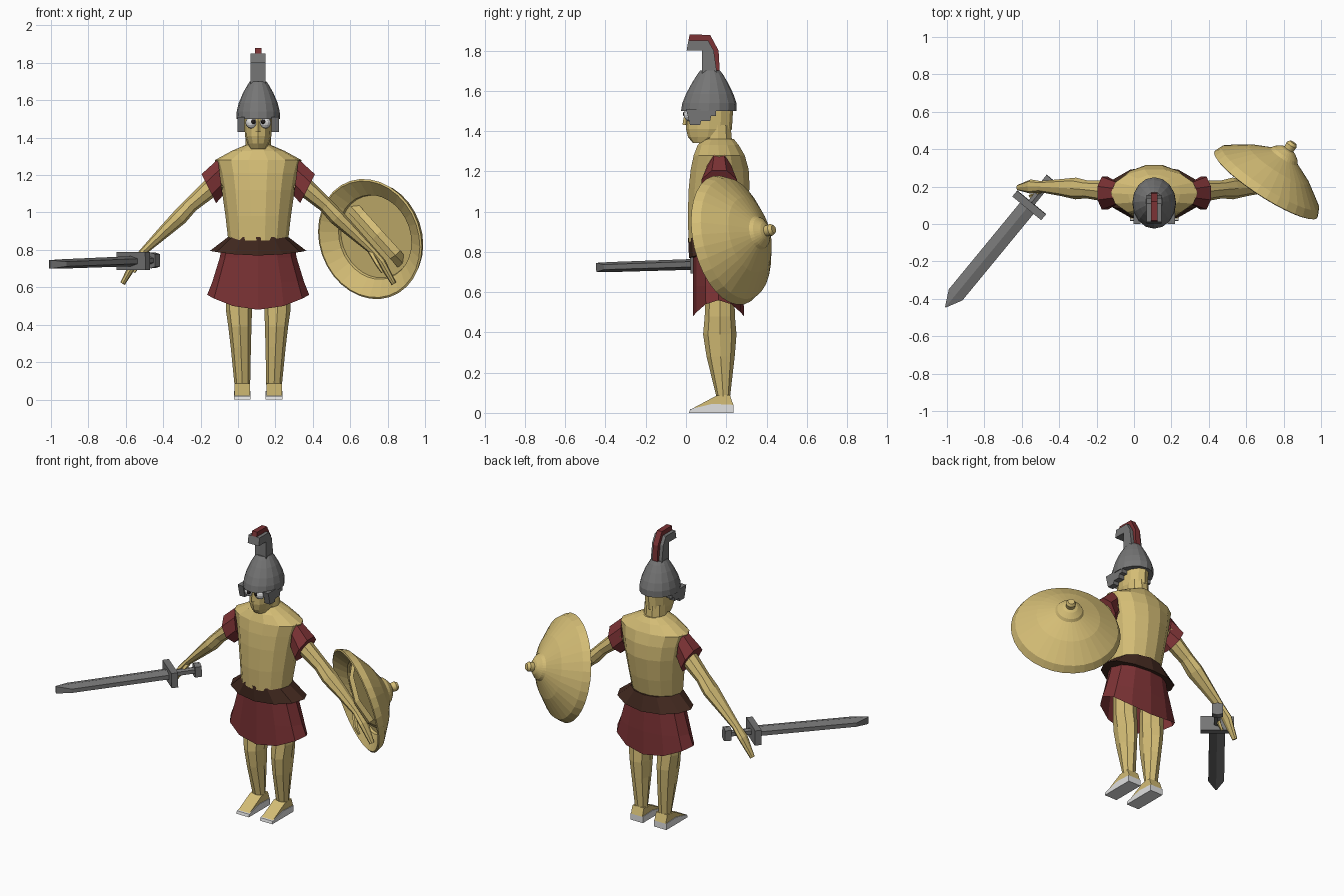
import bpy, bmesh, math
from mathutils import Vector

if "Cube" in bpy.data.objects:
    bpy.data.objects.remove(bpy.data.objects["Cube"])

CX = 0.108  # body centre line


def material(name, rgb):
    m = bpy.data.materials.new(name)
    m.diffuse_color = (*rgb, 1)
    m.use_nodes = True
    m.node_tree.nodes["Principled BSDF"].inputs["Base Color"].default_value = m.diffuse_color
    return m


GOLD = material("gold", (0.66, 0.51, 0.18))
RED = material("dark red", (0.20, 0.032, 0.035))
BROWN = material("dark brown", (0.055, 0.022, 0.014))
STEEL = material("steel grey", (0.18, 0.18, 0.18))
WHITE = material("white", (0.75, 0.75, 0.75))
BLACK = material("black", (0.015, 0.012, 0.012))


def finish(name, bm, mat):
    bmesh.ops.recalc_face_normals(bm, faces=bm.faces)
    me = bpy.data.meshes.new(name)
    bm.to_mesh(me)
    bm.free()
    me.materials.append(mat)
    ob = bpy.data.objects.new(name, me)
    bpy.context.collection.objects.link(ob)
    return ob


def skin(name, rings, mat, caps=(True, True)):
    """Bridge a list of equally long point rings."""
    bm = bmesh.new()
    vs = [[bm.verts.new(p) for p in r] for r in rings]
    n = len(vs[0])
    for a, b in zip(vs, vs[1:]):
        for i in range(n):
            j = (i + 1) % n
            bm.faces.new((a[i], a[j], b[j], b[i]))
    if caps[0]:
        bm.faces.new(vs[0])
    if caps[1]:
        bm.faces.new(vs[-1])
    return finish(name, bm, mat)


def tube(name, path, mat, n=8, axis=None, ref=(1, 0, 0), caps=(True, True), hem=None):
    """Elliptical sections (point, ru, rv) along a path; hem shifts z of the last ring by angle."""
    pts = [Vector(p[0]) for p in path]
    rings = []
    for k, (p, ru, rv) in enumerate(path):
        d = Vector(axis) if axis else pts[min(k + 1, len(pts) - 1)] - pts[max(k - 1, 0)]
        d.normalize()
        u = Vector(ref)
        u = (u - d * u.dot(d)).normalized()
        v = d.cross(u)
        ring = []
        for i in range(n):
            t = 2 * math.pi * i / n
            q = pts[k] + u * ru * math.cos(t) + v * rv * math.sin(t)
            if hem and k == len(path) - 1:
                q.z += hem * abs(math.cos(t)) ** 2
            ring.append(q)
        rings.append(ring)
    return skin(name, rings, mat, caps)


def stack(name, rows, mat, n=12, off=0, **kw):
    """Upright loft from rows of (z, half width, front y, back y)."""
    path = [((CX + off, (f + b) / 2, z), w, (b - f) / 2) for z, w, f, b in rows]
    return tube(name, path, mat, n, axis=(0, 0, 1), **kw)


def prism(name, yz, x0, x1, mat):
    return skin(name, [[(x, y, z) for y, z in yz] for x in (x0, x1)], mat)


def ball(name, c, r, mat):
    bm = bmesh.new()
    bmesh.ops.create_uvsphere(bm, u_segments=12, v_segments=8, radius=r)
    bmesh.ops.translate(bm, verts=bm.verts, vec=c)
    return finish(name, bm, mat)


# Torso, belt and open skirt
stack("torso", [(0.85, .16, .01, .27), (0.98, .175, .005, .30), (1.12, .195, .01, .32),
                (1.21, .212, .02, .315), (1.28, .232, .035, .295), (1.33, .14, .055, .265),
                (1.36, .07, .08, .24)], GOLD, 14)
stack("belt", [(.87, .16, .01, .285), (.77, .258, .015, .31)], BROWN, 12, hem=.025)
stack("skirt", [(.79, .20, .035, .28), (.76, .205, .035, .28), (.63, .245, .035, .285),
                (.48, .273, .035, .288)], RED, 12, caps=(True, False), hem=.08)

# Head
stack("neck", [(1.32, .07, .085, .235), (1.43, .066, .09, .225)], GOLD, 10)
stack("head", [(1.34, .04, .035, .12), (1.37, .058, .01, .205), (1.41, .071, 0, .228),
               (1.52, .076, 0, .235)], GOLD, 12)
tube("nose", [((CX, .005, 1.49), .01, .012), ((CX, -.002, 1.43), .014, .016)], GOLD, 4)

# Helmet with cheek guards and crest
stack("helmet", [(1.50, .117, -.025, .25), (1.54, .115, -.018, .25), (1.585, .104, 0, .235),
                 (1.64, .081, .03, .208), (1.68, .058, .055, .185), (1.70, .045, .07, .17)], STEEL, 16)
prism("crest_mount", [(.08, 1.68), (.08, 1.80), (.003, 1.80), (.012, 1.85),
                      (.11, 1.85), (.138, 1.80), (.155, 1.68)], CX - .04, CX + .04, STEEL)
prism("crest", [(.012, 1.848), (.018, 1.88), (.12, 1.878), (.162, 1.80), (.168, 1.69),
                (.145, 1.69), (.135, 1.80), (.11, 1.848)], CX - .018, CX + .018, RED)

FOOT_SOLE = [(.015, 0), (.235, 0), (.235, .04), (.13, .045), (.02, .018)]
FOOT_TOP = [(.025, .018), (.13, .043), (.235, .04), (.218, .09), (.15, .085)]
CHEEK = [(0, 1.51), (.02, 1.43), (.07, 1.43), (.075, 1.45), (.12, 1.45), (.125, 1.475),
         (.15, 1.475), (.15, 1.51)]

# Paired parts, one set on each side
for s, side in ((-1, "right"), (1, "left")):
    def at(a, y, z):
        return (CX + s * a, y, z)

    prism(side + "_cheek_guard", CHEEK, CX + s * .072, CX + s * .11, STEEL)
    ball(side + "_eye", at(.037, .02, 1.48), .031, WHITE)
    ball(side + "_pupil", at(.027, -.003, 1.485), .013, BLACK)

    # Flared sleeve between a shoulder rim and a wider outer rim
    rims = []
    for top, low, ry in (((.215, 1.285), (.19, 1.09), .065), ((.303, 1.205), (.225, 1.05), .095)):
        ring = []
        for i in range(8):
            t = 2 * math.pi * (i + .5) / 8
            k = .5 + .5 * math.sin(t) / math.sin(3 * math.pi / 8)
            ring.append(at(low[0] + (top[0] - low[0]) * k, .165 + ry * math.cos(t),
                           low[1] + (top[1] - low[1]) * k))
        rims.append(ring)
    skin(side + "_sleeve", rims, RED)

    tube(side + "_arm", [(at(.21, .17, 1.17), .06, .055), (at(.36, .185, 1.04), .048, .04),
                         (at(.42, .19, .975), .058, .043), (at(.50, .195, .90), .045, .034),
                         (at(.61, .20, .795), .03, .02), (at(.66, .20, .735), .038, .022),
                         (at(.725, .195, .62), .016, .014)], GOLD, 8, ref=(0, 1, 0))
    tube(side + "_thumb", [(at(.60, .19, .79), .014, .014), (at(.64, .15, .72), .014, .012),
                           (at(.665, .15, .68), .008, .008)], GOLD, 5, ref=(0, 1, 0))

    # Leg and foot
    rows = [(.62, .103, .168, .068, .072), (.48, .103, .168, .07, .075), (.39, .098, .168, .062, .083),
            (.28, .093, .172, .054, .07), (.08, .085, .185, .042, .034)]
    tube(side + "_leg", [(at(a, y, z), rx, ry) for z, a, y, rx, ry in rows], GOLD, 8, axis=(0, 0, 1))
    prism(side + "_sole", FOOT_SOLE, CX + s * .04, CX + s * .13, WHITE)
    prism(side + "_foot_top", FOOT_TOP, CX + s * .044, CX + s * .126, GOLD)

# Sword: positions measured along its line from the guard towards the tip
GUARD = Vector((-.56, .10, .74))
AIM = Vector((-.635, -.772, -.025)).normalized()
ACROSS = AIM.cross(Vector((0, 0, 1))).normalized()
UP = ACROSS.cross(AIM)


def section(d, w, h, flat):
    """Hexagonal section, from diamond (flat=0) to box (flat=1)."""
    shape = [(w, -h * flat), (w, h * flat), (0, h), (-w, h * flat), (-w, -h * flat), (0, -h)]
    return [GUARD + AIM * d + ACROSS * a + UP * b for a, b in shape]


for name, ends in (("sword_blade", [(0, .047, .027, .5), (.62, .047, .025, .5), (.705, .003, .023, 1)]),
                   ("sword_guard", [(-.02, .1, .048, 1), (.02, .1, .048, 1)]),
                   ("sword_grip", [(-.16, .02, .02, .6), (0, .02, .02, .6)]),
                   ("sword_pommel", [(-.185, .032, .042, .8), (-.145, .032, .042, .8)])):
    skin(name, [section(*e) for e in ends], STEEL)

# Shield: lathed profile of (radius, depth) around a tilted axis
HUB = Vector((.703, .207, .857))
AXIS = Vector((.53, .82, .2)).normalized()
profile = [(.02, .278), (.03, .262), (.027, .235), (.045, .228), (.075, .205), (.085, .188),
           (.19, .135), (.308, .05), (.328, .005), (.318, 0), (.23, .055), (.225, .07)]
tube("shield", [(HUB + AXIS * d, r, r) for r, d in profile], GOLD, 32, axis=AXIS)
tube("shield_strap", [((.61, .325, 1.03), .035, .012), ((.655, .235, .98), .035, .012),
                      ((.745, .165, .88), .035, .012), ((.84, .17, .775), .035, .012),
                      ((.88, .225, .73), .035, .012)], GOLD, 4, ref=(.6, -.2, .75))
